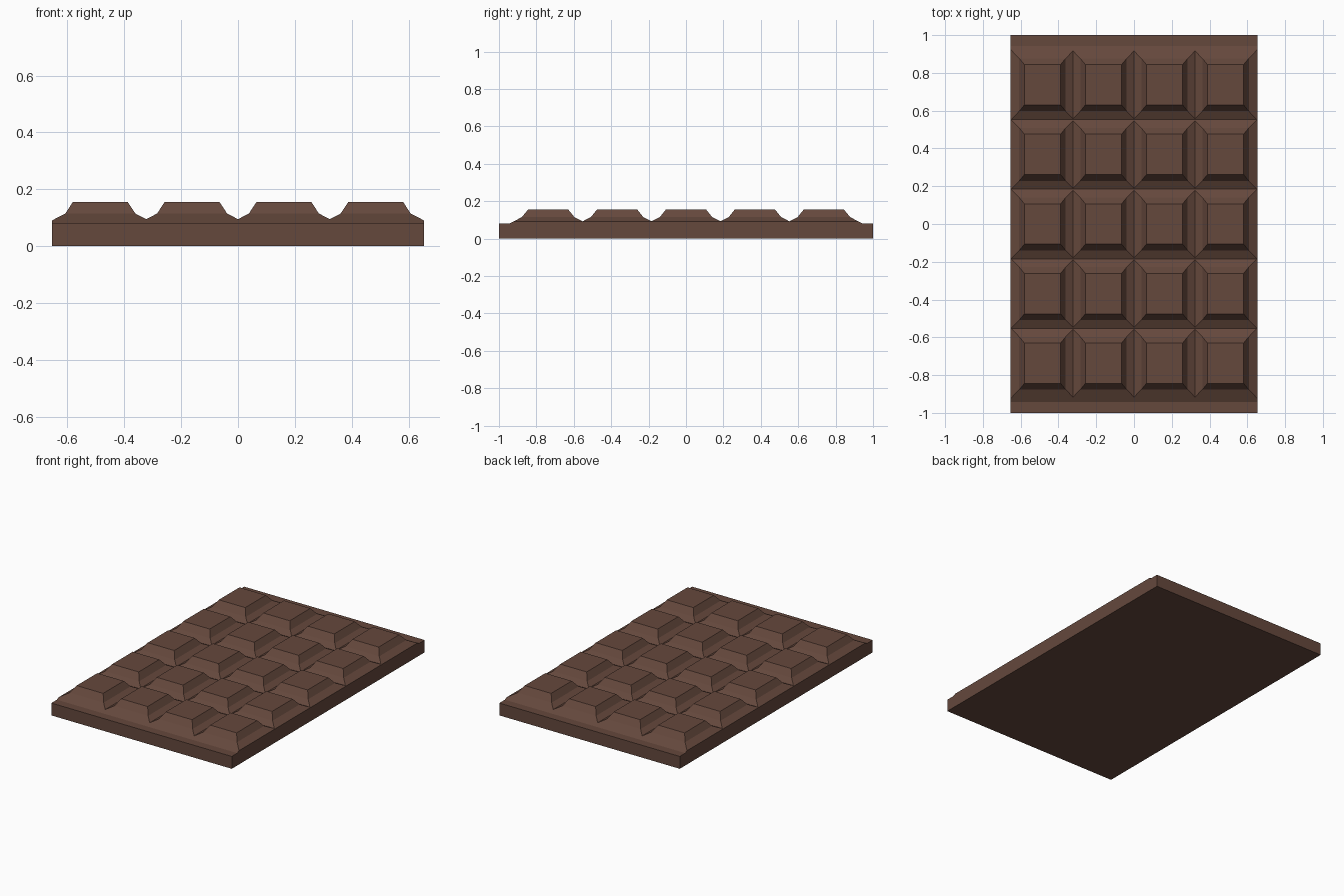
import bpy, bmesh

if "Cube" in bpy.data.objects:
    bpy.data.objects.remove(bpy.data.objects["Cube"])

HALF_X, HALF_Y = 0.655, 1.0
PITCH_X, PITCH_Y = 0.323, 0.3685
COLS, ROWS = 4, 5
# half width, half depth, height: top, shoulder, foot, flat rim
RINGS = [(0.096, 0.107, 0.156), (0.123, 0.14, 0.115),
         (0.188, 0.206, 0.081), (0.30, 0.32, 0.081)]

bm = bmesh.new()


def add_piece(cx, cy, x0, x1, y0, y1):
    """One stepped chocolate square, trimmed to its cell."""
    p = bmesh.new()
    rings = [[p.verts.new((cx + sx * w, cy + sy * d, z))
              for sx, sy in ((-1, -1), (1, -1), (1, 1), (-1, 1))]
             for w, d, z in RINGS]
    p.faces.new(rings[0])
    for a, b in zip(rings, rings[1:]):
        for i in range(4):
            j = (i + 1) % 4
            p.faces.new((a[i], b[i], b[j], a[j]))
    for co, no in (((x0, 0, 0), (-1, 0, 0)), ((x1, 0, 0), (1, 0, 0)),
                   ((0, y0, 0), (0, -1, 0)), ((0, y1, 0), (0, 1, 0))):
        bmesh.ops.bisect_plane(p, geom=p.verts[:] + p.edges[:] + p.faces[:],
                               dist=1e-6, plane_co=co, plane_no=no, clear_outer=True)
    for f in p.faces:
        bm.faces.new([bm.verts.new(v.co) for v in f.verts])
    p.free()


# Grid of squares; outer cells reach the bar's edge
for c in range(COLS):
    cx = (c - (COLS - 1) / 2) * PITCH_X
    x0 = -HALF_X if c == 0 else cx - PITCH_X / 2
    x1 = HALF_X if c == COLS - 1 else cx + PITCH_X / 2
    for r in range(ROWS):
        cy = (r - (ROWS - 1) / 2) * PITCH_Y
        y0 = -HALF_Y if r == 0 else cy - PITCH_Y / 2
        y1 = HALF_Y if r == ROWS - 1 else cy + PITCH_Y / 2
        add_piece(cx, cy, x0, x1, y0, y1)
bmesh.ops.remove_doubles(bm, verts=bm.verts[:], dist=1e-4)

# Side walls and flat underside
rim = [e for e in bm.edges if e.is_boundary]
new = bmesh.ops.extrude_edge_only(bm, edges=rim)["geom"]
for v in new:
    if isinstance(v, bmesh.types.BMVert):
        v.co.z = 0
bmesh.ops.contextual_create(bm, geom=[e for e in new if isinstance(e, bmesh.types.BMEdge)
                                      and e.is_boundary])
bmesh.ops.recalc_face_normals(bm, faces=bm.faces[:])

mesh = bpy.data.meshes.new("chocolate_bar")
bm.to_mesh(mesh)
bm.free()
bar = bpy.data.objects.new("chocolate_bar", mesh)
bpy.context.collection.objects.link(bar)

mat = bpy.data.materials.new("chocolate")
mat.diffuse_color = (0.13, 0.065, 0.046, 1)
mat.use_nodes = True
mat.node_tree.nodes["Principled BSDF"].inputs["Base Color"].default_value = mat.diffuse_color
mesh.materials.append(mat)
